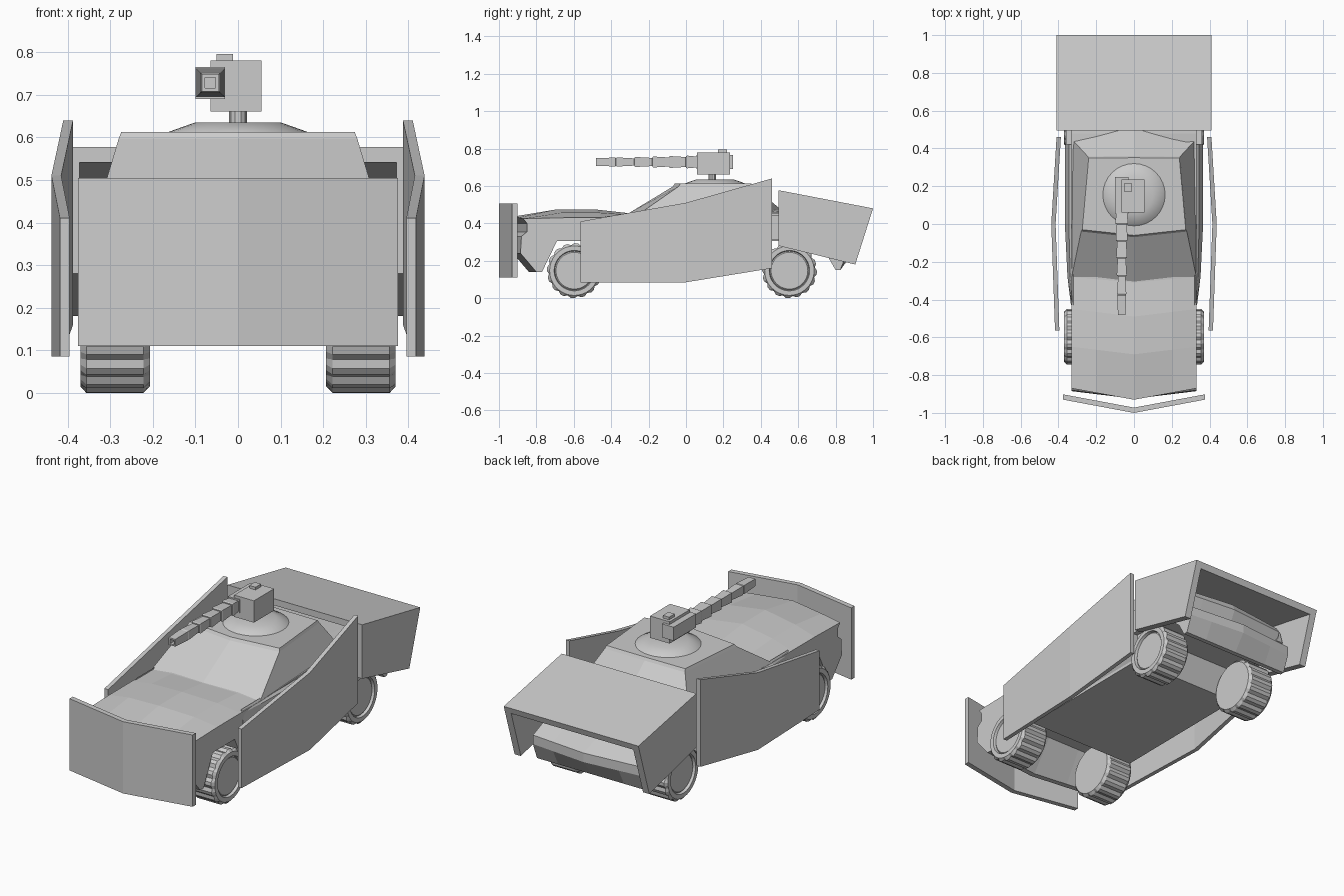
import bpy, bmesh
from math import sin, cos, pi

if "Cube" in bpy.data.objects:
    bpy.data.objects.remove(bpy.data.objects["Cube"])


def loft(name, rings):
    """Skin matching point rings into a capped solid."""
    bm = bmesh.new()
    vr = [[bm.verts.new(p) for p in r] for r in rings]
    n = len(rings[0])
    for a, b in zip(vr, vr[1:]):
        for i in range(n):
            j = (i + 1) % n
            bm.faces.new((a[i], a[j], b[j], b[i]))
    bm.faces.new(vr[0])
    bm.faces.new(vr[-1])
    bmesh.ops.recalc_face_normals(bm, faces=bm.faces)
    me = bpy.data.meshes.new(name)
    bm.to_mesh(me)
    bm.free()
    ob = bpy.data.objects.new(name, me)
    bpy.context.collection.objects.link(ob)
    return ob


def prism(name, yz, x0, x1):
    return loft(name, [[(x, y, z) for y, z in yz] for x in (x0, x1)])


def box(name, x0, x1, y0, y1, z0, z1):
    return prism(name, [(y0, z0), (y1, z0), (y1, z1), (y0, z1)], x0, x1)


def disc(x, y, z, r, n):
    return [(x + r * cos(2 * pi * i / n), y + r * sin(2 * pi * i / n), z) for i in range(n)]


# hull: side profile (y, z, centre push in y, crown in z) with wheel arches
profile = [
    (-.87, .425, -.06, .01), (-.85, .40, -.05, 0), (-.85, .355, -.05, 0),
    (-.88, .33, -.045, 0), (-.885, .24, -.04, 0), (-.80, .14, -.04, 0), (-.77, .14, -.04, 0),
    (-.69, .305, 0, 0), (-.50, .305, 0, 0), (-.43, .155, 0, 0),
    (.41, .16, 0, 0), (.46, .305, 0, 0), (.66, .305, 0, 0), (.76, .22, 0, 0),
    (.80, .15, 0, 0), (.825, .15, 0, 0), (.86, .24, .03, 0), (.86, .29, .03, 0),
    (.76, .33, .02, 0), (.79, .41, .03, 0), (.77, .44, .03, .01), (.48, .455, 0, .02),
    (-.28, .43, -.03, .025), (-.45, .43, -.04, .045), (-.65, .43, -.04, .045)]
loft("hull", [[(x, y + dy * (1 - abs(x) / .33), z + dz * k) for y, z, dy, dz in profile]
              for x, k in ((-.33, 0), (-.2, .6), (0, 1), (.2, .6), (.33, 0))])


# tapered cabin with a thin roof panel
def ring6(fx, fy, fc, rx, ry, rc, zs, zc):
    return [(0, fc, zc), (fx, fy, zs), (rx, ry, zs), (0, rc, zc), (-rx, ry, zs), (-fx, fy, zs)]


loft("cabin", [ring6(.33, -.28, -.305, .33, .45, .53, .43, .455),
               ring6(.28, -.04, -.07, .245, .358, .36, .597, .597)])
loft("roof_panel", [ring6(.28, -.04, -.07, .245, .358, .36, .597, .597),
                    ring6(.274, -.03, -.06, .24, .349, .351, .612, .612)])

for s, side in ((1, "right"), (-1, "left")):
    # bellied door and sill, blending into the hull at the front
    sec = [(.32, .44), (.345, .42), (.366, .33), (.36, .22), (.32, .16)]
    loft(side + "_door_sill",
         [[(s * (.32 + (x - .32) * k), y, z) for x, z in sec]
          for y, k in ((-.43, .3), (-.28, .7), (0, 1), (.42, 1))])
    # rear fender above the wheel
    prism(side + "_rear_fender", [(.42, .31), (.66, .31), (.78, .36), (.76, .43), (.42, .445)],
          s * .32, s * .36)
    # bent armour plate
    outer = [(.418, -.565, .085, .41), (.438, 0, .085, .51), (.41, .46, .16, .64)]
    loft(side + "_armour_plate",
         [[(s * x, y, z0), (s * x, y, z1), (s * (x - .023), y, z1), (s * (x - .023), y, z0)]
          for x, y, z0, z1 in outer])

# V-shaped front ram plate
loft("ram_plate", [[(x, y, .11), (x, y, .505), (x, y + .028, .505), (x, y + .028, .11)]
                   for x, y in ((-.375, -.93), (0, -1.0), (.375, -.93))])

# open rear shroud: sloping top and two side walls
prism("shroud_top", [(.495, .577), (1.0, .48), (.989, .446), (.495, .541)], -.41, .41)
wall = [(.495, .577), (1.0, .48), (.905, .18), (.495, .28)]
for s in (1, -1):
    prism("shroud_wall", wall, s * .372, s * .41)

# wheels with notched tread and recessed hub
N = 48
section = [(.207, .095, 0), (.207, .132, 0), (.222, .147, 1), (.356, .147, 1),
           (.37, .132, 0), (.37, .108, 0), (.355, .104, 0), (.36, .098, 0)]
for s in (1, -1):
    for yc in (-.597, .553):
        rings = []
        for x, r, lug in section:
            ring = []
            for i in range(N):
                rr = r - .01 * lug * (i % 3 == 1)
                ring.append((s * x, yc + rr * cos(2 * pi * i / N), .147 + rr * sin(2 * pi * i / N)))
            rings.append(ring)
        loft("wheel", rings)

# roof hatch (smooth dome edge) and gun post
hatch = loft("roof_hatch", [disc(0, .155, .605, .17, 32), disc(0, .155, .612, .165, 32),
                            disc(0, .155, .635, .1, 32)])
for p in hatch.data.polygons:
    p.use_smooth = True
loft("gun_post", [disc(0, .14, .63, .021, 10), disc(0, .14, .67, .021, 10)])

# gun housing, sight and breech
box("gun_housing", -.065, .055, .06, .235, .66, .78)
box("gun_sight", -.05, -.012, .17, .218, .775, .795)
box("gun_breech", -.1, -.03, .055, .25, .69, .765)

# stepped square barrel
GX, GZ = -.065, .728


def sq(y, h):
    return [(GX + a * h, y, GZ + b * h) for a, b in ((-1, -1), (1, -1), (1, 1), (-1, 1))]


stops = [.06, 0, -.09, -.18, -.275, -.375]
for i, y in enumerate(stops[:-1]):
    h = .034 - .0024 * i
    loft("barrel_segment", [sq(y + .004, h - .01), sq(y - .002, h - .005),
                            sq(stops[i + 1] + .006, h), sq(stops[i + 1], h - .003)])
# hollow muzzle
loft("muzzle", [sq(-.37, .016), sq(-.378, .024), sq(-.482, .02), sq(-.482, .012), sq(-.45, .012)])
